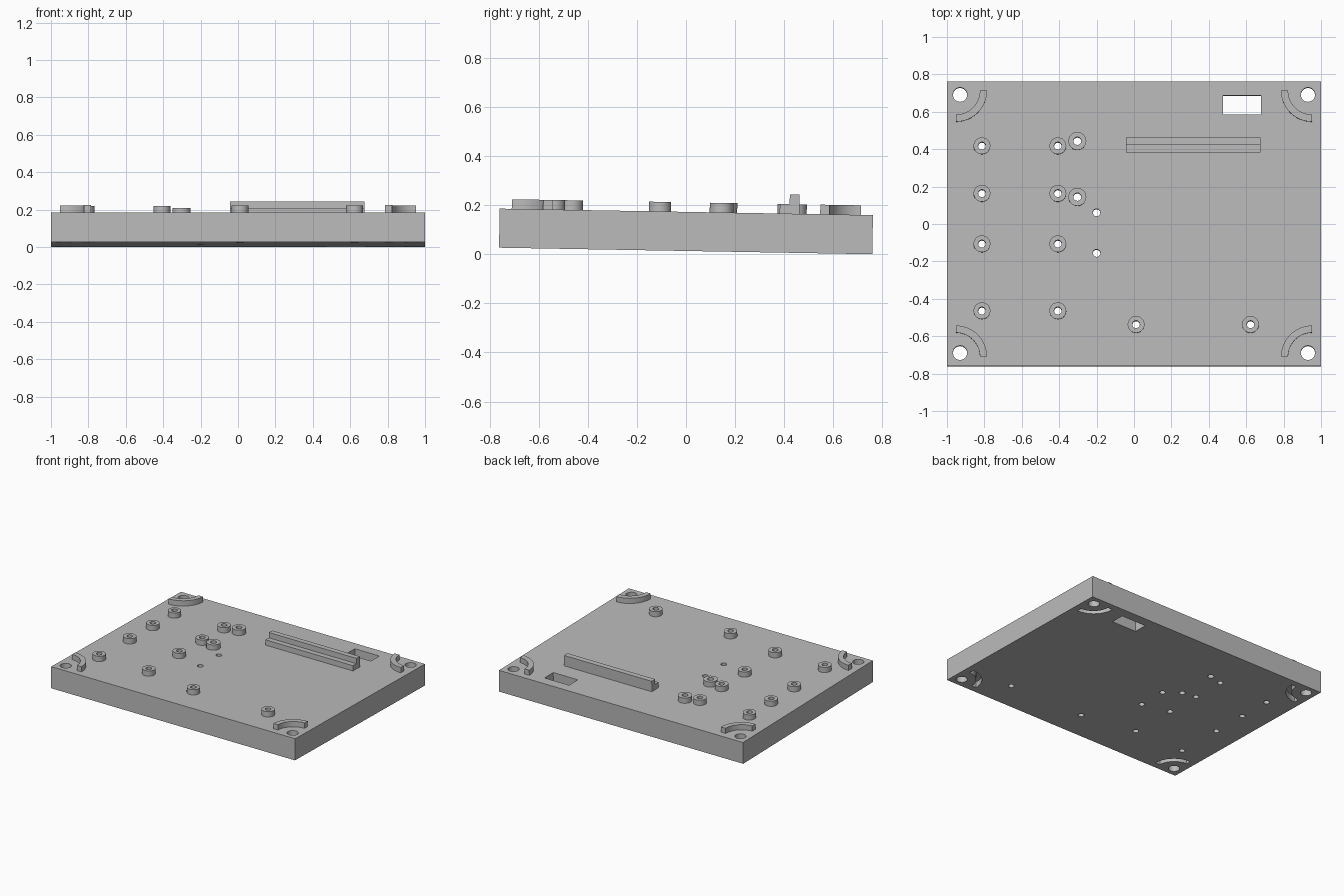
import bpy, bmesh, math
from mathutils import Matrix

cube = bpy.data.objects.get("Cube")
if cube:
    bpy.data.objects.remove(cube, do_unlink=True)

grey = bpy.data.materials.new("light_grey")
grey.use_nodes = True
grey.diffuse_color = (0.5, 0.5, 0.5, 1)
grey.node_tree.nodes["Principled BSDF"].inputs["Base Color"].default_value = (0.5, 0.5, 0.5, 1)

WIDTH, DEPTH, THICK = 2.0, 1.52, 0.159
RAISE = 0.039          # height of bosses and corner ribs
LEAN = math.radians(1)  # the whole plate slopes down to the back
TILT = (Matrix.Translation((0, -0.0014, DEPTH / 2 * math.sin(LEAN)))
        @ Matrix.Rotation(-LEAN, 4, 'X'))


def finish(bm, name, smooth=True):
    bmesh.ops.recalc_face_normals(bm, faces=bm.faces)
    mesh = bpy.data.meshes.new(name)
    bm.to_mesh(mesh)
    bm.free()
    mesh.materials.append(grey)
    obj = bpy.data.objects.new(name, mesh)
    bpy.context.collection.objects.link(obj)
    obj.matrix_world = TILT
    if smooth:
        shade(obj)
    return obj


def activate(obj):
    bpy.ops.object.select_all(action='DESELECT')
    obj.select_set(True)
    bpy.context.view_layer.objects.active = obj


def shade(obj):
    activate(obj)
    bpy.ops.object.shade_smooth_by_angle(angle=math.radians(30))


def add_box(bm, x0, x1, y0, y1, z0, z1):
    place = (Matrix.Translation(((x0 + x1) / 2, (y0 + y1) / 2, (z0 + z1) / 2))
             @ Matrix.Diagonal((x1 - x0, y1 - y0, z1 - z0, 1)))
    bmesh.ops.create_cube(bm, size=1, matrix=place)


def add_cylinder(bm, x, y, radius, z0, z1):
    bmesh.ops.create_cone(bm, cap_ends=True, segments=32, radius1=radius, radius2=radius,
                          depth=z1 - z0, matrix=Matrix.Translation((x, y, (z0 + z1) / 2)))


def add_ring(bm, x, y, inner, outer, z0, z1, start=0, sweep=math.tau, bottom=False):
    """Extrude a full ring or a ring segment."""
    full = sweep == math.tau
    steps = 32 if full else 16
    rows = []
    for i in range(steps if full else steps + 1):
        a = start + sweep * i / steps
        c, s = math.cos(a), math.sin(a)
        rows.append([bm.verts.new((x + r * c, y + r * s, z))
                     for r, z in ((inner, z0), (inner, z1), (outer, z1), (outer, z0))])
    for i in range(steps):
        a, b = rows[i], rows[(i + 1) % len(rows)]
        for k in range(4 if bottom else 3):
            n = (k + 1) % 4
            bm.faces.new((a[k], a[n], b[n], b[k]))
    if not full:
        bm.faces.new(rows[0])
        bm.faces.new(rows[-1])


# Layout: x, y of every feature
bosses = [(x, y, 0.045, 0.02) for x in (-0.813, -0.407) for y in (0.416, 0.162, -0.108, -0.466)]
bosses += [(-0.303, y, 0.048, 0.021) for y in (0.442, 0.143)]
bosses += [(x, -0.539, 0.045, 0.02) for x in (0.011, 0.623)]
pin_holes = [(-0.2, y) for y in (0.06, -0.157)]
corners = [(sx, sy) for sx in (-1, 1) for sy in (-1, 1)]


def add_corner_arc(bm, sx, sy, z0, z1, bottom=False):
    start = {(1, 1): 2, (-1, 1): 3, (-1, -1): 0, (1, -1): 1}[sx, sy] * math.pi / 2
    add_ring(bm, sx * 0.952, sy * 0.711, 0.128, 0.166, z0, z1, start, math.pi / 2, bottom)


# Base plate
bm = bmesh.new()
add_box(bm, -WIDTH / 2, WIDTH / 2, -DEPTH / 2, DEPTH / 2, 0, THICK)
plate = finish(bm, "base_plate", smooth=False)

# Cutter: through holes, window and arc recesses underneath
bm = bmesh.new()
for x, y, _, bore in bosses:
    add_cylinder(bm, x, y, bore, -0.1, 0.3)
for x, y in pin_holes:
    add_cylinder(bm, x, y, 0.02, -0.1, 0.3)
for sx, sy in corners:
    add_cylinder(bm, sx * 0.93, sy * 0.69, 0.038, -0.1, 0.3)
    add_corner_arc(bm, sx, sy, -0.05, 0.042, bottom=True)
add_box(bm, 0.477, 0.678, 0.585, 0.686, -0.1, 0.3)
cutter = finish(bm, "hole_cutter", smooth=False)
cutter.hide_render = True

cut = plate.modifiers.new("holes", 'BOOLEAN')
cut.operation = 'DIFFERENCE'
cut.solver = 'EXACT'
cut.object = cutter
activate(plate)
bpy.ops.object.modifier_apply(modifier=cut.name)
bpy.data.objects.remove(cutter, do_unlink=True)
shade(plate)

# Hollow screw bosses
for i, (x, y, radius, bore) in enumerate(bosses):
    bm = bmesh.new()
    add_ring(bm, x, y, bore, radius, THICK, THICK + RAISE)
    finish(bm, f"screw_boss_{i + 1}")

# Curved ribs at the corners
for sx, sy in corners:
    bm = bmesh.new()
    add_corner_arc(bm, sx, sy, THICK, THICK + RAISE)
    finish(bm, f"{'back' if sy > 0 else 'front'}_{'left' if sx > 0 else 'right'}_corner_rib")

# Stepped rail: low ledge in front, tall wall behind
bm = bmesh.new()
profile = [(0.38, 0), (0.38, RAISE), (0.42, RAISE), (0.42, 2 * RAISE), (0.46, 2 * RAISE), (0.46, 0)]
face = bm.faces.new([bm.verts.new((-0.043, y, THICK + z)) for y, z in profile])
side = bmesh.ops.extrude_face_region(bm, geom=[face])["geom"]
bmesh.ops.translate(bm, vec=(0.718, 0, 0),
                    verts=[v for v in side if isinstance(v, bmesh.types.BMVert)])
finish(bm, "stepped_rail")
